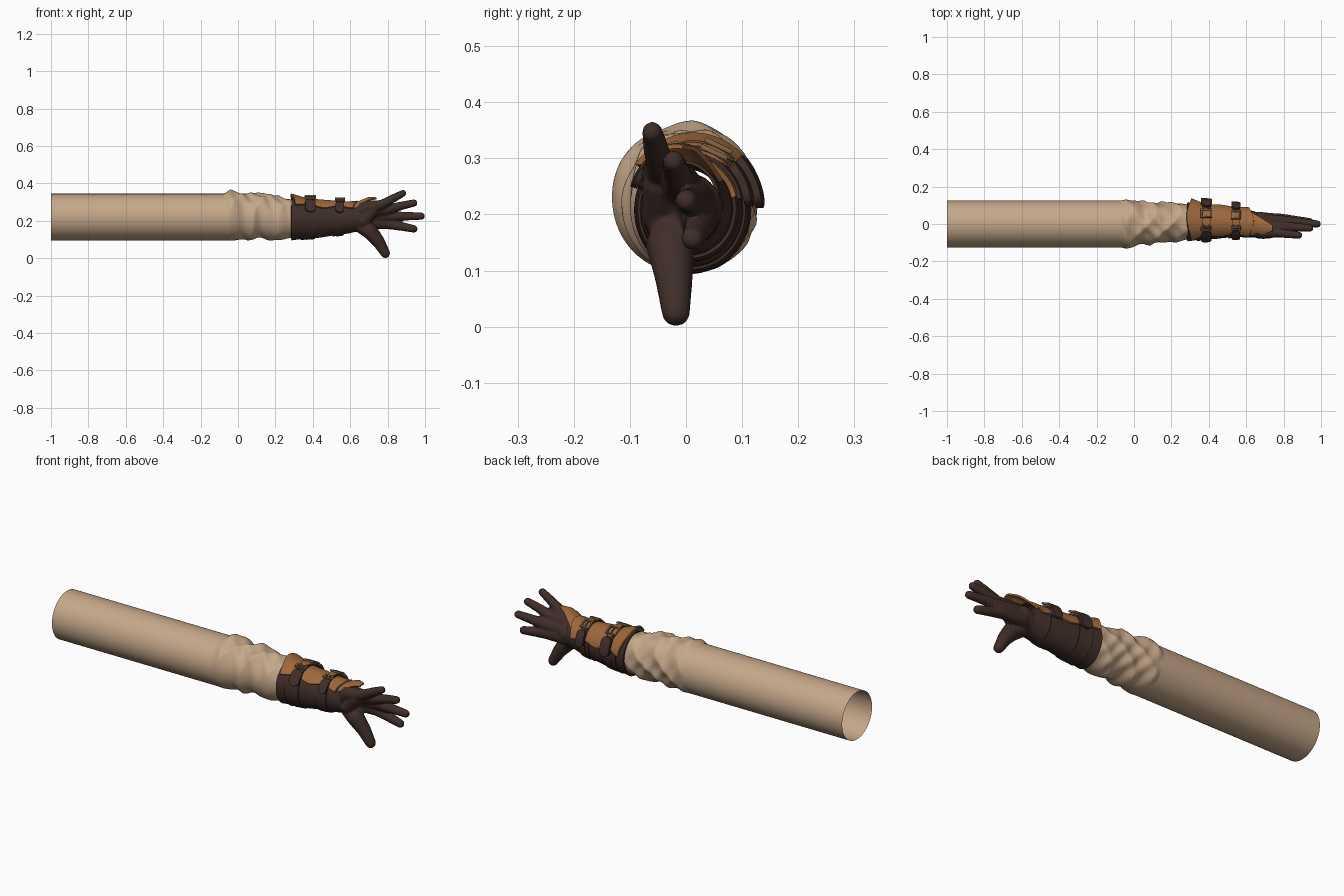
import bpy, bmesh, math
from mathutils import Vector, Matrix

cube = bpy.data.objects.get("Cube")
if cube:
    bpy.data.objects.remove(cube, do_unlink=True)


def material(name, rgb):
    m = bpy.data.materials.new(name)
    m.use_nodes = True
    m.diffuse_color = (*rgb, 1)
    bsdf = next(n for n in m.node_tree.nodes if n.type == 'BSDF_PRINCIPLED')
    bsdf.inputs["Base Color"].default_value = (*rgb, 1)
    bsdf.inputs["Roughness"].default_value = 0.8
    return m


CLOTH = material("tan cloth", (0.56, 0.39, 0.25))
DARK = material("dark brown leather", (0.05, 0.027, 0.021))
ORANGE = material("orange leather", (0.34, 0.14, 0.046))
BRASS = material("old brass", (0.22, 0.13, 0.06))

# Stations along the arm: x, centre y, centre z, radius y, radius z
SLEEVE = [(-.075, 0, .222, .125, .125), (-.04, 0, .228, .131, .136),
          (.06, .004, .222, .113, .121), (.14, .006, .226, .109, .124),
          (.22, .008, .211, .104, .117), (.31, .012, .212, .094, .1)]
FOREARM = [(.28, .012, .208, .094, .102), (.4, .01, .207, .083, .092),
           (.55, .008, .21, .07, .077), (.63, 0, .215, .064, .066),
           (.7, -.012, .222, .062, .086), (.77, -.022, .23, .045, .08)]


def surface(table, x, angle, off=0.0):
    """Point on an arm section; 0 degrees is back (+y), 90 is up."""
    i = 0
    while i < len(table) - 2 and x > table[i + 1][0]:
        i += 1
    p, q = table[i], table[i + 1]
    t = (x - p[0]) / (q[0] - p[0])
    cy, cz, ry, rz = (a + (b - a) * t for a, b in zip(p[1:], q[1:]))
    a = math.radians(angle)
    return Vector((x, cy + (ry + off) * math.cos(a), cz + (rz + off) * math.sin(a)))


def finish(name, bm, mat, mods=()):
    me = bpy.data.meshes.new(name)
    bm.to_mesh(me)
    bm.free()
    me.materials.append(mat)
    ob = bpy.data.objects.new(name, me)
    bpy.context.collection.objects.link(ob)
    for kind, settings in mods:
        mod = ob.modifiers.new(kind.title(), kind)
        for key, value in settings.items():
            setattr(mod, key, value)
    bpy.ops.object.select_all(action='DESELECT')
    ob.select_set(True)
    bpy.context.view_layer.objects.active = ob
    if mods:
        bpy.ops.object.convert(target='MESH')
    bpy.ops.object.shade_smooth_by_angle(angle=math.radians(45))
    return ob


def sheet(name, fn, nu, nv, mat, thick=0.0):
    """Grid surface from fn(u, v), both from 0 to 1, welded where it closes."""
    bm = bmesh.new()
    g = [[bm.verts.new(fn(i / nu, j / nv)) for j in range(nv + 1)] for i in range(nu + 1)]
    for i in range(nu):
        for j in range(nv):
            bm.faces.new((g[i][j], g[i][j + 1], g[i + 1][j + 1], g[i + 1][j]))
    bmesh.ops.remove_doubles(bm, verts=bm.verts, dist=1e-5)
    mods = [('SOLIDIFY', {"thickness": thick, "offset": 0})] if thick else []
    return finish(name, bm, mat, mods)


def band(name, x0, x1, a0, a1, off0, off1, mat, thick):
    def fn(u, v):
        return surface(FOREARM, x0 + (x1 - x0) * u, a0 + (a1 - a0) * v, off0 + (off1 - off0) * u)
    return sheet(name, fn, 8, max(8, int(abs(a1 - a0) / 6)), mat, thick)


# Upper sleeve: plain open tube
sheet("upper_sleeve", lambda u, v: Vector((-1 + .96 * u, .125 * math.cos(v * math.tau),
                                           .22 + .125 * math.sin(v * math.tau))), 4, 64, CLOTH)


# Gathered sleeve with slanting folds
def folds(u, v):
    x = -.075 + .385 * u
    a = v * math.tau
    slant = 2.2 * math.sin(a + .5) + .8 * math.sin(2 * a)
    crease = 1 - 2 * abs(math.sin(x * 24 - slant))
    ripple = math.sin(x * 75 + slant * 2 + 2 * math.cos(a))
    fade = math.sin(math.pi * min(1, max(0, u * 1.02))) ** .6
    return surface(SLEEVE, x, v * 360, fade * (.006 * crease + .0035 * ripple))


sheet("gathered_sleeve", folds, 64, 96, CLOTH)

# Cuff: lining and overlapping bands
band("cuff_lining", .285, .66, 0, 360, .001, .001, DARK, .006)
for i, (x0, x1, off0, off1) in enumerate([(.285, .345, .008, .004), (.335, .435, .011, .005),
                                          (.425, .52, .007, .003), (.505, .585, .009, .004),
                                          (.58, .65, .006, .003)]):
    band(f"cuff_band_{i + 1}", x0, x1, 0, 360, off0, off1, DARK, .006)


# Arm guard: flared leather plate with scalloped edges
def guard(u, v):
    x = .293 + .335 * u + .012 * math.cos(v * math.tau) * (1 - 2 * u)
    edge = 5 * math.cos(u * math.tau * 2)
    off = .014 + .018 * max(0, 1 - u * 4) + .006 * max(0, u * 5 - 4)
    return surface(FOREARM, x, 16 - edge + (122 + 2 * edge) * v, off)


sheet("arm_guard", guard, 24, 28, ORANGE, .009)


# Pointed flap over the back of the hand
def flap(u, v):
    lo, hi = 35 + 45 * u ** .8, 140 - 32 * u
    return surface(FOREARM, .625 + .115 * u, lo + (hi - lo) * v, .012 + .004 * math.sin(u * 3))


sheet("hand_flap", flap, 12, 14, ORANGE, .008)


# Rounded tab lying along a strap
def tab(name, x, width, a0, a1, off, mat, thick):
    def fn(u, v):
        half = width / 2 * math.sqrt(max(.04, 1 - max(0, abs(2 * v - 1) * 2 - 1) ** 2))
        return surface(FOREARM, x + half * (2 * u - 1), a0 + (a1 - a0) * v, off)
    sheet(name, fn, 4, 16, mat, thick)


def buckle(name, x, angle, off, length, width):
    """Rectangular frame with a pin, lying on the strap."""
    p = surface(FOREARM, x, angle, off)
    along = (surface(FOREARM, x, angle + 3, off) - surface(FOREARM, x, angle - 3, off)).normalized()
    side = Vector((1, 0, 0))
    up = side.cross(along)
    frame = Matrix((side, along, up)).transposed().to_4x4()
    bar = .009
    bm = bmesh.new()
    boxes = [(0, s * length / 2, width, bar) for s in (-1, 1)]
    boxes += [(s * width / 2, 0, bar, length + bar) for s in (-1, 1)]
    boxes += [(0, 0, bar * .7, length)]
    for cx, cy, sx, sy in boxes:
        m = (Matrix.Translation(p) @ frame @ Matrix.Translation((cx, cy, 0))
             @ Matrix.Diagonal((sx, sy, bar, 1)))
        bmesh.ops.create_cube(bm, size=1, matrix=m)
    finish(name, bm, BRASS, [('BEVEL', {"width": .002, "segments": 2})])


for n, x, w, out in (("rear", .387, .046, .026), ("wrist", .545, .038, .024)):
    band(f"{n}_strap", x - w / 2, x + w / 2, 10, 150, .021, .021, DARK, .008)
    band(f"{n}_strap_underside", x - w / 2, x + w / 2, 145, 375, .011, .011, DARK, .006)
    tab(f"{n}_strap_back_tab", x, w * 1.25, 2, 46, out + .011, DARK, .014)
    tab(f"{n}_strap_front_tab", x, w * 1.2, 118, 160, out, DARK, .011)
    tab(f"{n}_buckle_leaf", x, w * .95, 48, 100, .027, ORANGE, .007)
    buckle(f"{n}_buckle", x, 66, .033, .044, w * 1.15)
    buckle(f"{n}_keeper", x, 108, .03, .016, w * 1.15)

# Gloved hand: chains of balls fused into one skin
KNUCKLES = {
    "little": [(.765, -.046, .285, .026), (.83, -.054, .32, .023), (.882, -.06, .347, .019)],
    "ring": [(.795, -.012, .26, .028), (.88, -.018, .282, .023), (.94, -.022, .295, .02)],
    "middle": [(.805, .016, .224, .029), (.90, .008, .225, .024), (.98, 0, .225, .02)],
    "index": [(.795, .026, .185, .029), (.88, .018, .169, .024), (.94, .012, .157, .021)],
}
chains = [[(.62, -.012 + .004 * i, .235 - .012 * i, .05), (.69, c[0][1] * .9, .225 + (c[0][2] - .225) * .75, .04)] + c
          for i, c in enumerate(KNUCKLES.values())]
chains.append([(.65, -.01, .19, .05), (.705, -.028, .145, .044), (.75, -.022, .09, .035),
               (.788, -.018, .026, .026)])
chains.append([(.67, -.042, .2, .038), (.72, -.045, .255, .034)])
chains.append([(.63, 0, .215, .062), (.68, .012, .215, .055)])

bm = bmesh.new()
for chain in chains:
    for p, q in zip(chain, chain[1:]):
        p, q = Vector(p), Vector(q)
        for k in range(13):
            b = p.lerp(q, k / 12)
            bmesh.ops.create_icosphere(bm, subdivisions=2, radius=b.w,
                                       matrix=Matrix.Translation(b.xyz))
finish("gloved_hand", bm, DARK, [('REMESH', {"mode": 'VOXEL', "voxel_size": .005}),
                                 ('SMOOTH', {"factor": .5, "iterations": 5})])
